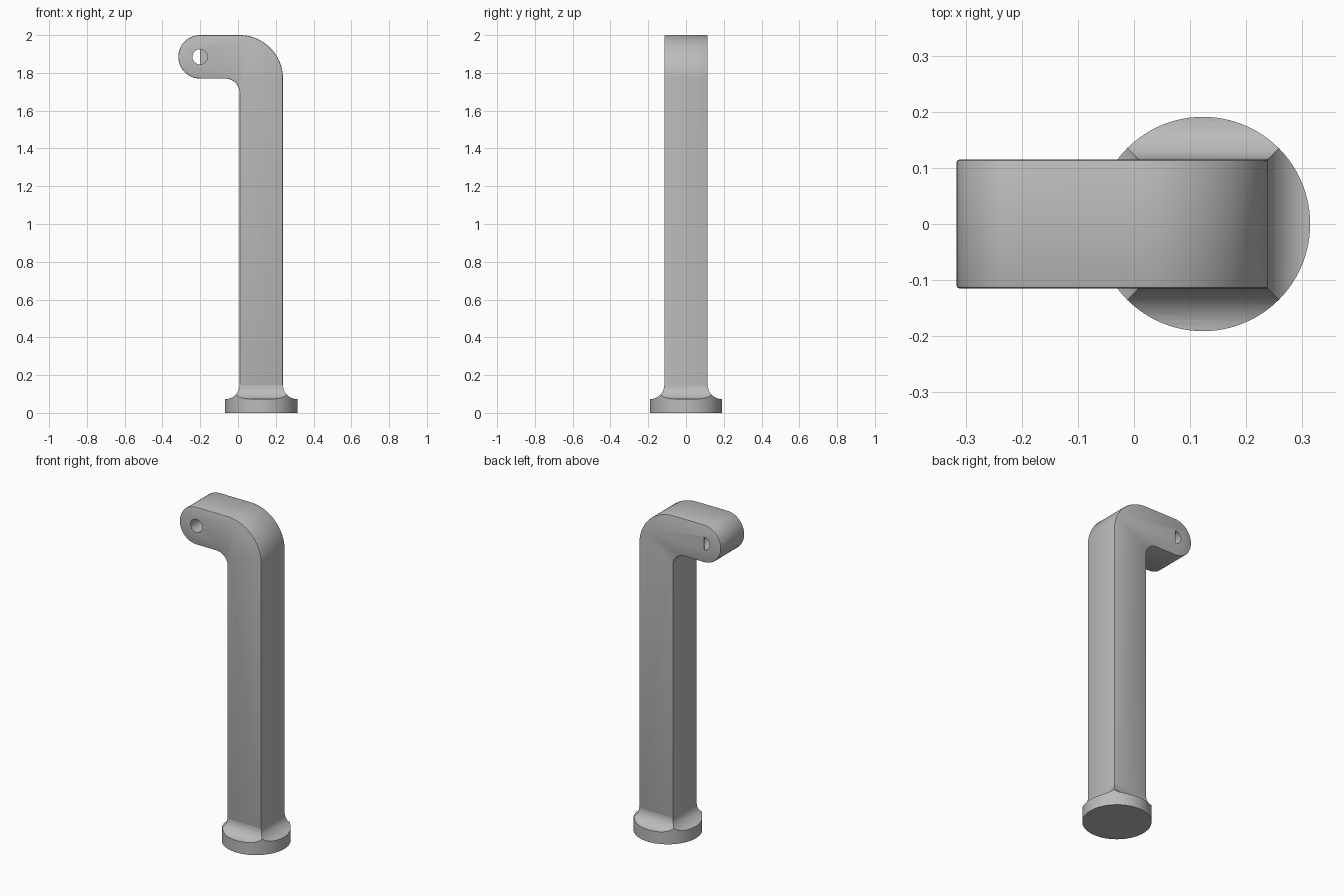
import bpy, bmesh
from math import sin, cos, pi, radians

if "Cube" in bpy.data.objects:
    bpy.data.objects.remove(bpy.data.objects["Cube"])

CX, HALF, EYE_X, EYE_Z, EYE_R = 0.123, 0.115, -0.201, 1.885, 0.115
FOOT_R, FILLET = 0.191, 0.075

grey = bpy.data.materials.new("plain grey")
grey.use_nodes = True
colour = (0.5, 0.5, 0.5, 1)
grey.diffuse_color = colour
grey.node_tree.nodes["Principled BSDF"].inputs["Base Color"].default_value = colour


def arc(x, z, r, start, end, n):
    angles = [radians(start + (end - start) * i / n) for i in range(n + 1)]
    return [(x + r * cos(a), z + r * sin(a)) for a in angles]


def make(name, bm):
    bmesh.ops.recalc_face_normals(bm, faces=bm.faces)
    mesh = bpy.data.meshes.new(name)
    bm.to_mesh(mesh)
    bm.free()
    ob = bpy.data.objects.new(name, mesh)
    bpy.context.collection.objects.link(ob)
    mesh.materials.append(grey)
    return ob


def prism(name, outline, y0, y1, bevel=0):
    """Extrude an x-z outline along y, rounding its rims."""
    bm = bmesh.new()
    face = bm.faces.new([bm.verts.new((x, y0, z)) for x, z in outline])
    out = bmesh.ops.extrude_face_region(bm, geom=[face])["geom"]
    moved = [v for v in out if isinstance(v, bmesh.types.BMVert)]
    bmesh.ops.translate(bm, verts=moved, vec=(0, y1 - y0, 0))
    if bevel:
        rims = [e for e in bm.edges if abs(e.verts[0].co.y - e.verts[1].co.y) < 1e-5]
        bmesh.ops.bevel(bm, geom=rims, offset=bevel, segments=2, profile=0.5, affect='EDGES')
    return make(name, bm)


def boolean(ob, cutter, operation):
    mod = ob.modifiers.new(operation.lower(), 'BOOLEAN')
    mod.object, mod.operation, mod.solver = cutter, operation, 'EXACT'
    cutter.hide_render = True
    bpy.context.view_layer.objects.active = ob
    bpy.ops.object.modifier_apply(modifier=mod.name)
    bpy.data.objects.remove(cutter)


def smooth(ob):
    bpy.ops.object.select_all(action='DESELECT')
    ob.select_set(True)
    bpy.context.view_layer.objects.active = ob
    bpy.ops.object.shade_smooth_by_angle(angle=radians(30))


# Bent square arm with a rounded end
left, right, elbow = CX - HALF, CX + HALF, 2 * HALF
under = EYE_Z - EYE_R
outline = [(left, 0.08), (right, 0.08)]
outline += arc(left, under, elbow, 0, 90, 24)
outline += arc(EYE_X, EYE_Z, EYE_R, 90, 270, 32)
outline += arc(left - FILLET, under - FILLET, FILLET, 90, 0, 12)
arm = prism("bent_arm", outline, -HALF, HALF, 0.005)

# Pin hole: round from the front, half open through a thin web at the back
round_hole = prism("round_hole", arc(EYE_X, EYE_Z, 0.04, 0, 352.5, 47), -0.2, HALF - 0.008)
boolean(arm, round_hole, 'DIFFERENCE')
half_hole = prism("half_hole", arc(EYE_X, EYE_Z, 0.04, 90, 270, 24), 0, 0.2)
boolean(arm, half_hole, 'DIFFERENCE')
smooth(arm)

# Foot: square flared block trimmed to a disc
flare = arc(HALF + FILLET, 0.148, FILLET, 180, 270, 12)
sections = flare + [(0.21, flare[-1][1]), (0.21, 0)]
bm = bmesh.new()
rings = [[bm.verts.new((CX + sx * h, sy * h, z))
          for sx, sy in ((-1, -1), (1, -1), (1, 1), (-1, 1))] for h, z in sections]
for a, b in zip(rings, rings[1:]):
    for i in range(4):
        j = (i + 1) % 4
        bm.faces.new((a[i], a[j], b[j], b[i]))
bm.faces.new(rings[0])
bm.faces.new(rings[-1])
foot = make("flared_foot", bm)

bm = bmesh.new()
bmesh.ops.create_cone(bm, cap_ends=True, segments=96, radius1=FOOT_R, radius2=FOOT_R, depth=1)
bmesh.ops.translate(bm, verts=bm.verts, vec=(CX, 0, 0.3))
boolean(foot, make("foot_trim", bm), 'INTERSECT')
smooth(foot)
